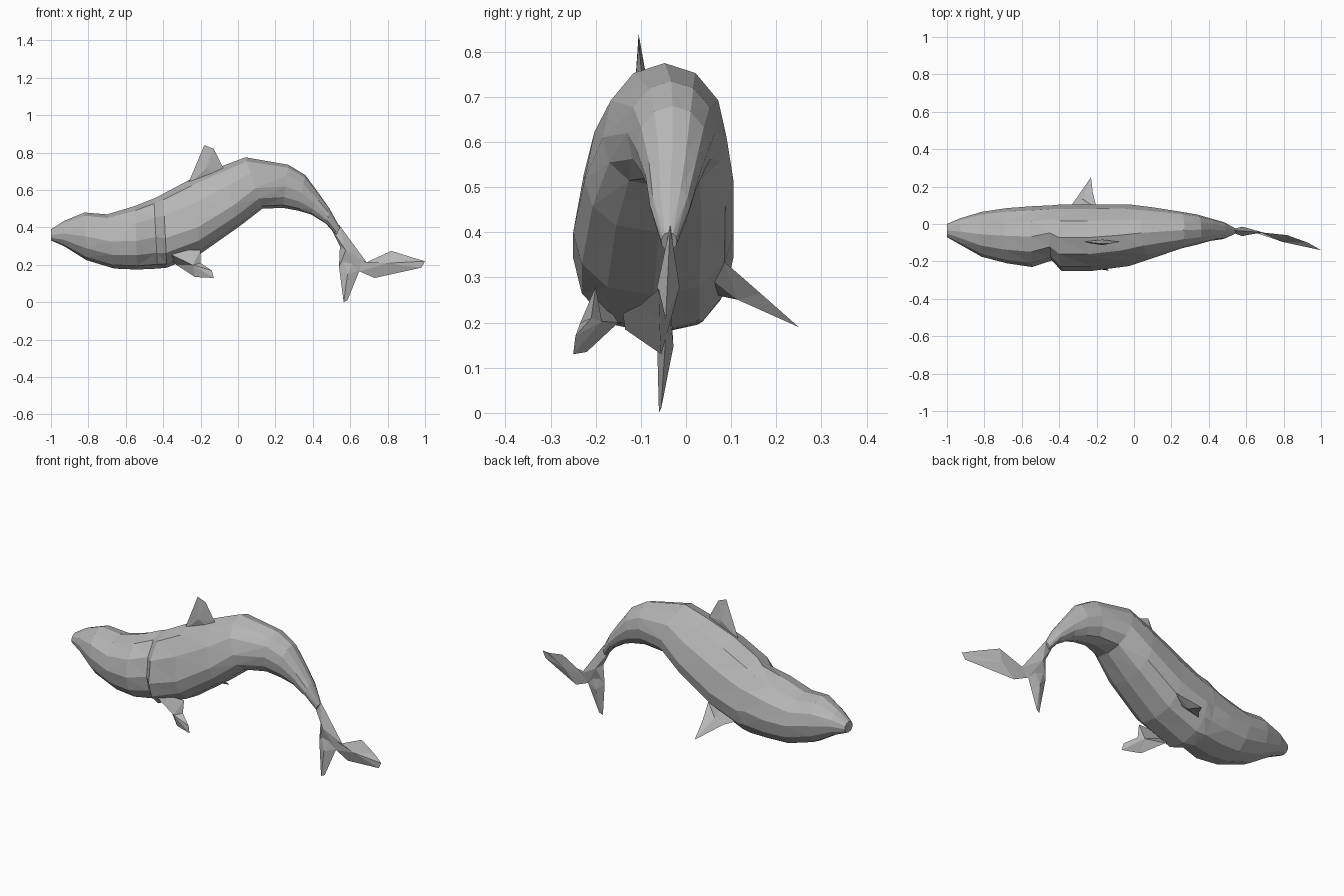
import bpy, bmesh, math
from mathutils import Vector

cube = bpy.data.objects.get("Cube")
if cube:
    bpy.data.objects.remove(cube)

grey = bpy.data.materials.new("whale grey")
grey.use_nodes = True
colour = (0.47, 0.47, 0.47, 1)
grey.diffuse_color = colour
grey.node_tree.nodes["Principled BSDF"].inputs["Base Color"].default_value = colour


def finish(name, bm):
    """Triangulate into flat facets and link the mesh."""
    bmesh.ops.recalc_face_normals(bm, faces=bm.faces)
    bmesh.ops.triangulate(bm, faces=bm.faces, quad_method='SHORT_EDGE')
    mesh = bpy.data.meshes.new(name)
    bm.to_mesh(mesh)
    bm.free()
    mesh.materials.append(grey)
    bpy.context.collection.objects.link(bpy.data.objects.new(name, mesh))


def fin(name, outline, thickness):
    """Thin blade: a sharp outline with a raised middle on both sides."""
    bm = bmesh.new()
    points = [Vector(p) for p in outline]
    middle = sum(points, Vector()) / len(points)
    normal = Vector()
    for a, b in zip(points, points[1:] + points[:1]):
        normal += (a - middle).cross(b - middle)
    normal.normalize()
    rim = [bm.verts.new(p) for p in points]
    for side in (-1, 1):
        peak = bm.verts.new(middle + normal * side * thickness)
        for a, b in zip(rim, rim[1:] + rim[:1]):
            bm.faces.new((a, b, peak))
    finish(name, bm)


# Body sections: back x, z; belly x, z; right y, left y; depth of widest point
sections = [
    (-1, .39, -1, .33, -.07, 0, .5),
    (-.93, .435, -.93, .3, -.11, .03, .5),
    (-.82, .48, -.81, .225, -.175, .065, .5),
    (-.7, .47, -.66, .18, -.21, .085, .5),
    (-.55, .515, -.54, .175, -.23, .095, .55),
    (-.45, .555, -.43, .18, -.195, .1, .55),
    (-.4, .58, -.38, .185, -.25, .105, .6),
    (-.25, .66, -.2, .26, -.25, .105, .65),
    (-.08, .73, 0, .4, -.225, .105, .65),
    (.04, .775, .13, .5, -.185, .09, .6),
    (.27, .735, .24, .505, -.13, .065, .5),
    (.36, .68, .32, .49, -.11, .05, .5),
    (.43, .585, .39, .47, -.09, .03, .5),
    (.49, .5, .47, .42, -.08, .01, .5),
    (.545, .4, .525, .36, -.055, -.02, .5),
]
sides = 12
bm = bmesh.new()
rings = []
for bx, bz, vx, vz, right, left, wide in sections:
    back, belly = Vector((bx, 0, bz)), Vector((vx, 0, vz))
    core = back.lerp(belly, wide)
    ring = []
    for i in range(sides):
        angle = math.tau * i / sides
        c, s = math.cos(angle), math.sin(angle)
        p = core.lerp(back if c > 0 else belly, abs(c))
        # Narrow back, fuller belly
        spread = math.copysign(abs(s) ** (1 if c > 0 else .8), s)
        p.y = (left + right) / 2 + spread * (left - right) / 2
        ring.append(bm.verts.new(p))
    rings.append(ring)
for a, b in zip(rings, rings[1:]):
    for i in range(sides):
        j = (i + 1) % sides
        bm.faces.new((a[i], a[j], b[j], b[i]))
bm.faces.new(rings[0])
bm.faces.new(rings[-1])
finish("body", bm)

# Dorsal fin
fin("dorsal_fin", [(-.27, -.095, .62), (-.26, -.095, .65), (-.18, -.105, .84),
                   (-.13, -.105, .82), (-.08, -.095, .72), (-.1, -.095, .66)], .015)

# Side flippers
fin("left_flipper", [(-.36, .07, .26), (-.32, .12, .25), (-.23, .25, .19),
                     (-.22, .165, .265), (-.2, .085, .335), (-.26, .05, .3)], .02)
fin("right_flipper", [(-.41, -.2, .28), (-.33, -.15, .2), (-.23, -.22, .135),
                      (-.13, -.25, .13), (-.14, -.245, .17), (-.2, -.21, .21),
                      (-.2, -.2, .28)], .025)

# Tail stem and flukes
fin("tail_stem", [(.54, -.035, .415), (.5, -.035, .39), (.545, -.035, .3), (.54, -.04, .19),
                  (.65, -.045, .165), (.69, -.045, .21)], .025)
fin("lower_fluke", [(.545, -.035, .27), (.54, -.04, .19), (.565, -.06, 0),
                    (.585, -.055, .01), (.65, -.045, .17), (.63, -.04, .25)], .018)
fin("upper_fluke", [(.63, -.04, .22), (.65, -.045, .165), (.73, -.055, .13), (.98, -.135, .185),
                    (1, -.14, .22), (.93, -.1, .24), (.82, -.06, .275), (.68, -.045, .21)], .02)
